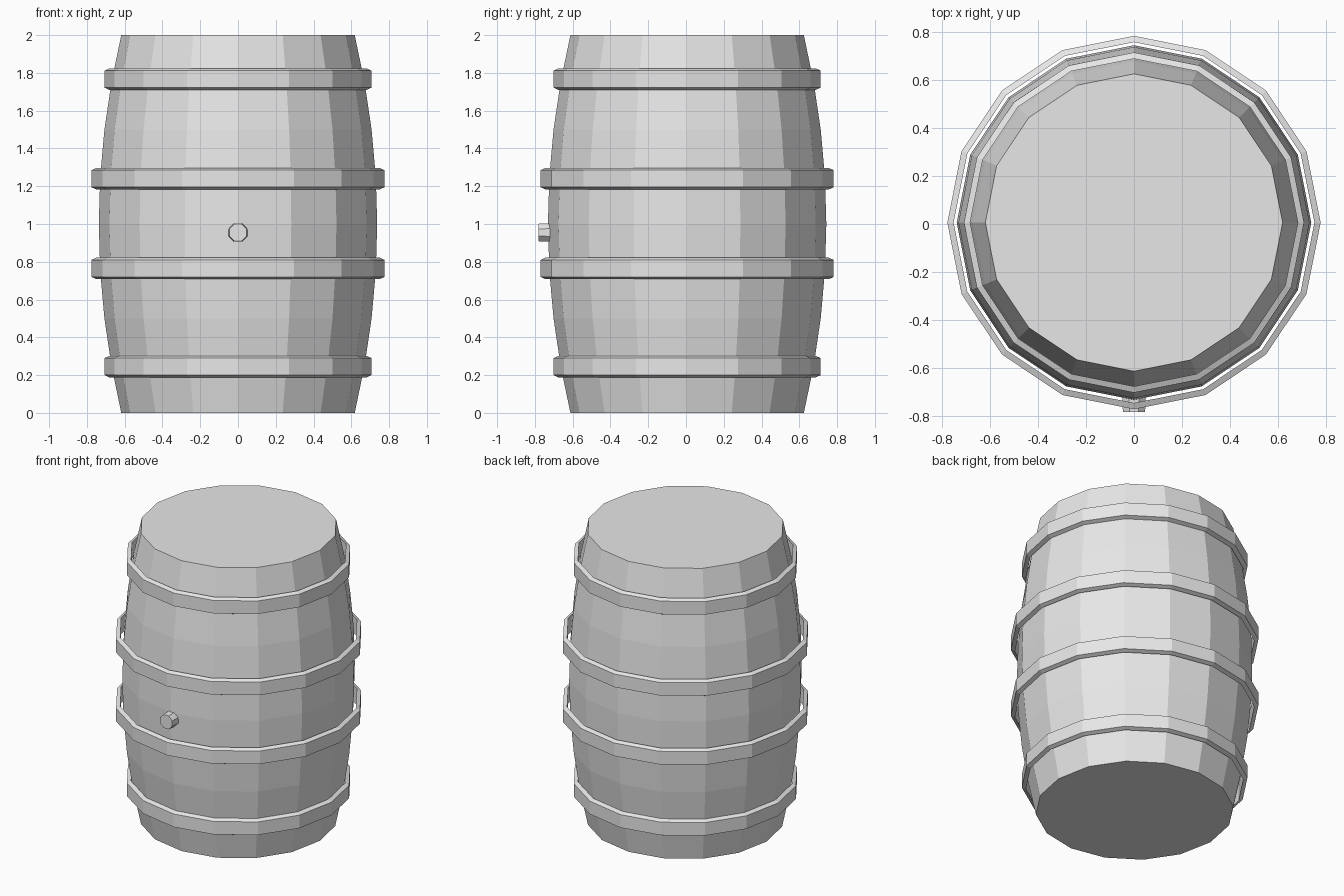
import bpy
import math

cube = bpy.data.objects.get("Cube")
if cube:
    bpy.data.objects.remove(cube)

SIDES = 16
CENTRE_Y = 0.006

grey = bpy.data.materials.new("plain_grey")
grey.use_nodes = True
grey.diffuse_color = (0.8, 0.8, 0.8, 1)
grey.node_tree.nodes["Principled BSDF"].inputs["Base Color"].default_value = (0.8, 0.8, 0.8, 1)


def lathe(name, profile, sides, closed=False, turn=0.0):
    """Spin (radius, height) points about z; close the loop or cap both ends."""
    verts = []
    for r, z in profile:
        for i in range(sides):
            a = math.tau * i / sides + turn
            verts.append((r * math.cos(a), r * math.sin(a), z))
    rows = len(profile)
    faces = []
    for j in range(rows if closed else rows - 1):
        low, high = j * sides, (j + 1) % rows * sides
        for i in range(sides):
            k = (i + 1) % sides
            faces.append((low + i, low + k, high + k, high + i))
    if not closed:
        faces.append(tuple(reversed(range(sides))))
        faces.append(tuple(range((rows - 1) * sides, rows * sides)))
    mesh = bpy.data.meshes.new(name)
    mesh.from_pydata(verts, [], faces)
    mesh.materials.append(grey)
    obj = bpy.data.objects.new(name, mesh)
    bpy.context.collection.objects.link(obj)
    obj.location.y = CENTRE_Y
    return obj


# Bulging barrel body with flat ends
rows = 8
body = []
for j in range(rows + 1):
    z = 2 * j / rows
    body.append((0.737 - 0.119 * (z - 1) ** 2, z))
lathe("barrel_body", body, SIDES)

# Four loose hoops, slightly sloped on their upper and lower rims
hoops = {
    "bottom_hoop": (0.245, 0.707),
    "lower_middle_hoop": (0.765, 0.776),
    "upper_middle_hoop": (1.24, 0.776),
    "top_hoop": (1.767, 0.707),
}
for name, (z, r) in hoops.items():
    half, thick, slope = 0.057, 0.026, 0.012
    section = [(r, z - half + slope), (r, z + half - slope),
               (r - thick, z + half), (r - thick, z - half)]
    lathe(name, section, SIDES, closed=True)

# Tapered eight-sided bung on the front
bung = lathe("front_bung", [(0.054, 0), (0.05, 0.082)], 8, turn=math.pi / 8)
bung.rotation_euler.x = math.pi / 2
bung.location = (0, -0.7, 0.955)
